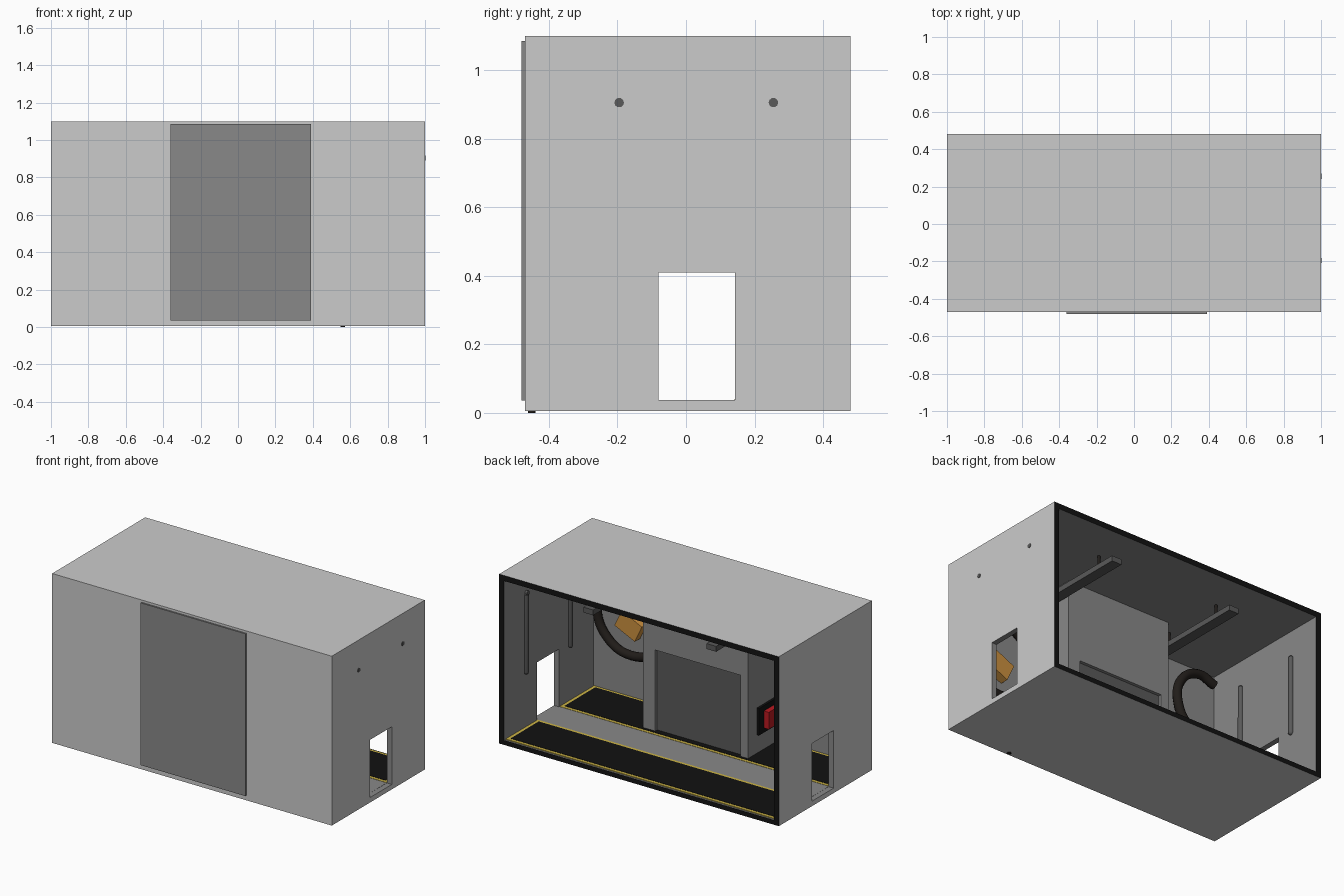
import bpy, bmesh, math
from mathutils import Vector

if "Cube" in bpy.data.objects:
    bpy.data.objects.remove(bpy.data.objects["Cube"])


def mat(name, r, g, b):
    m = bpy.data.materials.new(name)
    m.diffuse_color = (r, g, b, 1)
    m.use_nodes = True
    m.node_tree.nodes["Principled BSDF"].inputs["Base Color"].default_value = m.diffuse_color
    return m


PALE = mat("pale_paint", 0.55, 0.58, 0.55)
GREY = mat("mid_grey", 0.25, 0.25, 0.25)
DARK = mat("dark_grey", 0.1, 0.1, 0.1)
BLACK = mat("black", 0.006, 0.006, 0.006)
RUBBER = mat("rubber", 0.015, 0.012, 0.01)
YELLOW = mat("yellow_line", 0.6, 0.45, 0.06)
ORANGE = mat("orange", 0.6, 0.28, 0.05)
RED = mat("red", 0.5, 0.01, 0.015)


def box(name, lo, hi, material=None, rot_y=0.0):
    bm = bmesh.new()
    bmesh.ops.create_cube(bm, size=1)
    lo, hi = Vector(lo), Vector(hi)
    bmesh.ops.scale(bm, vec=hi - lo, verts=bm.verts)
    me = bpy.data.meshes.new(name)
    bm.to_mesh(me)
    bm.free()
    ob = bpy.data.objects.new(name, me)
    ob.location = (lo + hi) / 2
    ob.rotation_euler[1] = rot_y
    bpy.context.collection.objects.link(ob)
    if material:
        me.materials.append(material)
    return ob


def cut(ob, cutter):
    mod = ob.modifiers.new("cut", "BOOLEAN")
    mod.operation = "DIFFERENCE"
    mod.solver = "EXACT"
    mod.object = cutter
    bpy.context.view_layer.objects.active = ob
    bpy.ops.object.modifier_apply(modifier=mod.name)
    bpy.data.objects.remove(cutter)


def hose(name, pts, radius, material):
    cu = bpy.data.curves.new(name, "CURVE")
    cu.dimensions = "3D"
    cu.bevel_depth = radius
    cu.bevel_resolution = 3
    cu.use_fill_caps = True
    cu.resolution_u = 6
    sp = cu.splines.new("BEZIER")
    sp.bezier_points.add(len(pts) - 1)
    for bp, p in zip(sp.bezier_points, pts):
        bp.co = p
        bp.handle_left_type = bp.handle_right_type = "AUTO"
    cu.materials.append(material)
    ob = bpy.data.objects.new(name, cu)
    bpy.context.collection.objects.link(ob)
    return ob


# room shell: open at the back, a doorway in each end wall
T = 0.035
shell = box("room_shell", (-1, -0.47, 0.005), (1, 0.48, 1.1), PALE)
bpy.context.view_layer.update()
cut(shell, box("cavity", (-1 + T, -0.47 + T, T), (1 - T, 0.6, 1.1 - T)))
cut(shell, box("doorway", (-1.2, -0.08, 0.037), (1.2, 0.143, 0.41)))
me = shell.data
me.materials.clear()
for m in (PALE, GREY, BLACK):
    me.materials.append(m)
for p in me.polygons:
    c = shell.matrix_world @ p.center
    if p.normal.y > 0.9 and c.y > 0.47:
        p.material_index = 2
    elif abs(c.x) < 0.99 and -0.46 < c.y and 0.01 < c.z < 1.09:
        p.material_index = 1
    else:
        p.material_index = 0

# floor: grey walkway between two yellow-edged black pads
box("walkway", (-0.965, -0.085, 0.03), (0.965, 0.145, 0.038), GREY)
for name, y0, y1 in (("back", 0.142, 0.468), ("front", -0.436, -0.083)):
    box(name + "_pad_border", (-0.962, y0, 0.03), (0.962, y1, 0.04), YELLOW)
    box(name + "_pad", (-0.94, y0 + 0.02, 0.03), (0.94, y1 - 0.02, 0.042), BLACK)

# cabinet set through the front wall, with a recessed shutter
cabinet = box("cabinet", (-0.36, -0.48, 0.036), (0.39, -0.12, 1.085), GREY)
bpy.context.view_layer.update()
cut(cabinet, box("recess", (-0.305, -0.145, 0.02), (0.305, 0, 0.566)))
box("shutter", (-0.305, -0.16, 0.04), (0.305, -0.14, 0.566), DARK)

# red control box on the side of the cabinet
box("control_plate", (-0.375, -0.42, 0.16), (-0.355, -0.21, 0.335), BLACK)
box("control_box", (-0.41, -0.36, 0.19), (-0.37, -0.26, 0.3), RED)

# hanging ceiling lamps
for side, s in (("left", -1), ("right", 1)):
    x = 0.44 * s
    box(side + "_lamp", (x - 0.035, -0.37, 0.95), (x + 0.035, 0.37, 0.985), DARK)
    for i, y in enumerate((-0.21, 0.21)):
        hose(f"{side}_lamp_rod_{i}", [(x, y, 0.97), (x, y, 1.07)], 0.009, RUBBER)

# upright rounded tubes on the end walls
for side, s in (("left", -1), ("right", 1)):
    for i, y in enumerate((-0.195, 0.255)):
        bm = bmesh.new()
        bmesh.ops.create_uvsphere(bm, u_segments=12, v_segments=8, radius=0.018)
        for v in bm.verts:
            v.co.z += 0.245 if v.co.z > 0.001 else -0.245
        tube = bpy.data.meshes.new("wall_tube")
        bm.to_mesh(tube)
        bm.free()
        tube.materials.append(DARK)
        ob = bpy.data.objects.new(f"{side}_wall_tube_{i}", tube)
        ob.location = (0.965 * s, y, 0.64)
        bpy.context.collection.objects.link(ob)
        if s > 0:
            hose(f"tube_pin_{i}", [(0.95, y, 0.905), (1.003, y, 0.905)], 0.014, DARK)

# coiled hose on the front wall, its tail and its orange hub
R = 0.245
coil = hose("hose_coil", [(0.67 + R * math.cos(a), -0.4, 0.57 + R * math.sin(a))
            for a in (k * math.pi / 4 for k in range(8))], 0.028, RUBBER)
coil.data.splines[0].use_cyclic_u = True
hose("hose_tail", [(0.56, -0.43, 0.34), (0.56, -0.45, 0.15), (0.56, -0.45, 0.0)],
     0.012, RUBBER)
box("hose_hub", (0.6, -0.45, 0.46), (0.76, -0.38, 0.58), ORANGE, math.radians(-25))

# looped hose on the other side
hose("side_hose", [(-0.93, -0.39, 0.98), (-0.81, -0.39, 1.01), (-0.68, -0.39, 0.92),
                   (-0.66, -0.39, 0.76), (-0.74, -0.39, 0.64), (-0.87, -0.39, 0.62)],
     0.028, RUBBER)

# smooth the round mesh parts
bpy.ops.object.select_all(action="DESELECT")
for ob in bpy.context.scene.objects:
    if "wall_tube" in ob.name:
        ob.select_set(True)
        bpy.context.view_layer.objects.active = ob
bpy.ops.object.shade_smooth_by_angle()
